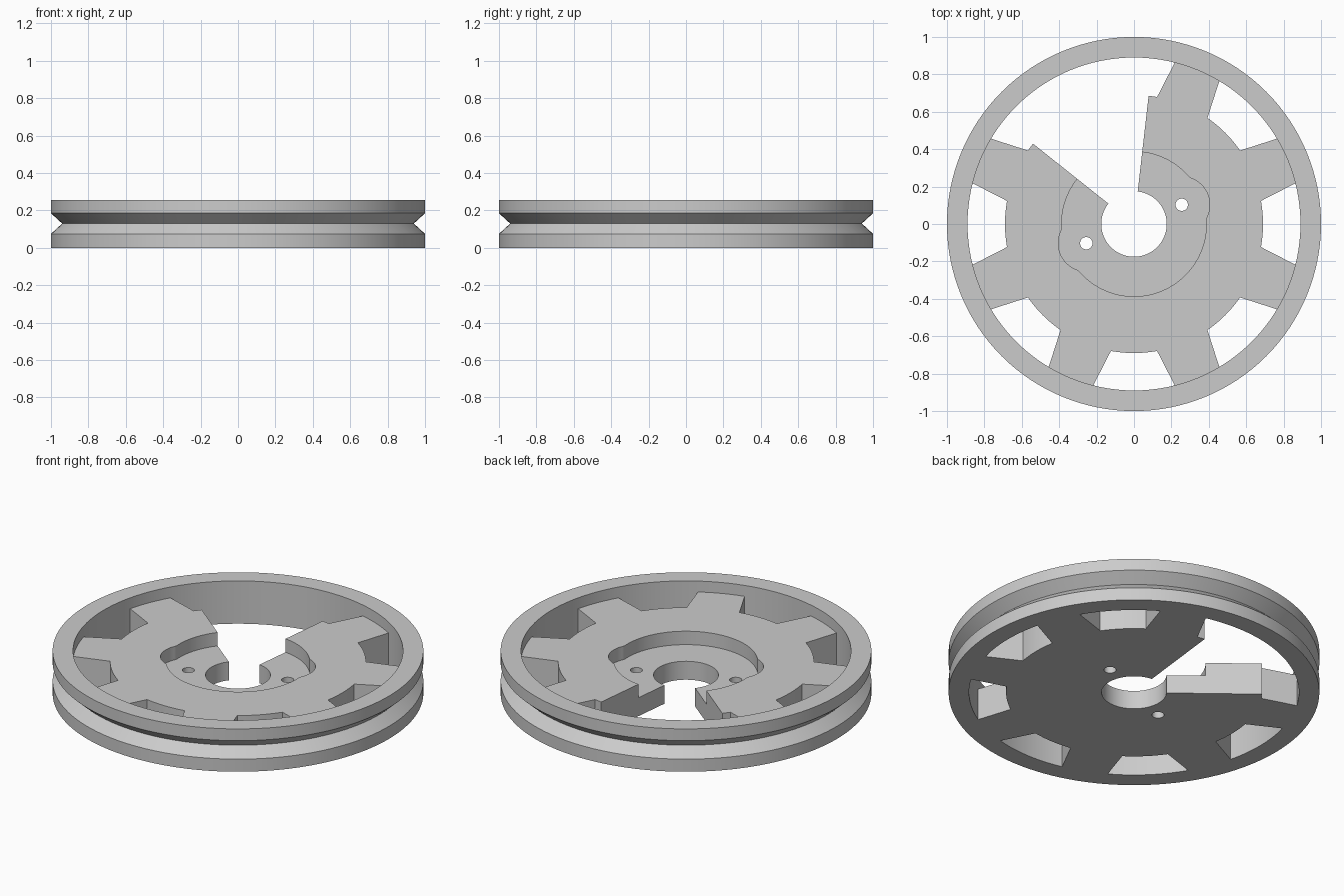
import bpy, bmesh
from math import radians, degrees, cos, sin, sqrt, atan2, pi
from mathutils import Vector

if "Cube" in bpy.data.objects:
    bpy.data.objects.remove(bpy.data.objects["Cube"], do_unlink=True)

SEGMENTS = 128
RIM_TOP, WEB_TOP, RECESS_FLOOR = 0.255, 0.19, 0.11
RIM_INNER, WINDOW_INNER, HUB_RADIUS = 0.89, 0.69, 0.175
BOLT = Vector((0.255, 0.103))

grey = bpy.data.materials.new("light grey")
grey.use_nodes = True
grey.diffuse_color = (0.6, 0.6, 0.6, 1)
grey.node_tree.nodes["Principled BSDF"].inputs["Base Color"].default_value = (0.6, 0.6, 0.6, 1)


def polar(r, deg):
    return (r * cos(radians(deg)), r * sin(radians(deg)))


def arc(r, start, end, steps):
    return [polar(r, start + (end - start) * i / steps) for i in range(steps + 1)]


def circle(r, steps, centre=(0, 0)):
    return [(x + centre[0], y + centre[1]) for x, y in arc(r, 0, 360, steps)[:-1]]


def to_object(name, bm):
    bmesh.ops.recalc_face_normals(bm, faces=bm.faces)
    mesh = bpy.data.meshes.new(name)
    bm.to_mesh(mesh)
    bm.free()
    mesh.materials.append(grey)
    obj = bpy.data.objects.new(name, mesh)
    bpy.context.collection.objects.link(obj)
    return obj


def prism(name, outline, bottom, top):
    bm = bmesh.new()
    face = bm.faces.new([bm.verts.new((x, y, bottom)) for x, y in outline])
    new = bmesh.ops.extrude_face_region(bm, geom=[face])["geom"]
    verts = [v for v in new if isinstance(v, bmesh.types.BMVert)]
    bmesh.ops.translate(bm, verts=verts, vec=(0, 0, top - bottom))
    return to_object(name, bm)


def activate(obj):
    bpy.ops.object.select_all(action="DESELECT")
    obj.select_set(True)
    bpy.context.view_layer.objects.active = obj


def cut(target, outline, bottom=-0.1):
    cutter = prism("cutter", outline, bottom, 0.4)
    cutter.hide_render = True
    mod = target.modifiers.new("cut", "BOOLEAN")
    mod.operation, mod.solver, mod.object = "DIFFERENCE", "EXACT", cutter
    activate(target)
    bpy.ops.object.modifier_apply(modifier=mod.name)
    bpy.data.objects.remove(cutter, do_unlink=True)


def smooth(obj):
    activate(obj)
    bpy.ops.object.shade_smooth_by_angle(angle=radians(25))


# Rim: turned ring with a V groove
profile = [(RIM_INNER, 0), (1, 0), (1, 0.075), (0.94, 0.13), (1, 0.185),
           (1, RIM_TOP), (RIM_INNER, RIM_TOP)]
bm = bmesh.new()
ring = [bm.verts.new((r, 0, z)) for r, z in profile]
edges = [bm.edges.new((ring[i - 1], ring[i])) for i in range(len(ring))]
bmesh.ops.spin(bm, geom=ring + edges, cent=(0, 0, 0), axis=(0, 0, 1),
               angle=2 * pi, steps=SEGMENTS)
bmesh.ops.remove_doubles(bm, verts=bm.verts, dist=0.0001)
rim = to_object("grooved_rim", bm)

# Web: flat disc that carries the hub and spokes
web = prism("spoked_web", circle(RIM_INNER + 0.002, SEGMENTS), 0, WEB_TOP)


# Hub recess: a circle with a rounded lobe round each bolt hole
def recess_radius(deg):
    best = 0.387
    for centre in (BOLT, -BOLT):
        ray = Vector(polar(1, deg))
        along = ray.dot(centre)
        gap = 0.15 ** 2 - (centre.length_squared - along ** 2)
        if along > 0 and gap > 0:
            best = max(best, along + sqrt(gap))
    return best


cut(web, [polar(recess_radius(a), a) for a in range(0, 360, 2)], RECESS_FLOOR)

# Hub bore and bolt holes
cut(web, circle(HUB_RADIUS, 64))
for centre in (BOLT, -BOLT):
    cut(web, circle(0.033, 32, centre))

# Windows between the spokes
for angle in (0, 45, 180, 225, 270, 315):
    cut(web, arc(WINDOW_INNER, angle + 10.3, angle - 10.3, 8)
        + [polar(0.95, angle - 15), polar(0.95, angle + 15)])

# Open sector running from the bore to the rim
cut(web, [(0, 0)] + arc(WINDOW_INNER, 83.5, 79.7, 2) + arc(0.95, 75, 150, 24)
    + arc(WINDOW_INNER, 145.3, 141.5, 2))

for part in (rim, web):
    smooth(part)
